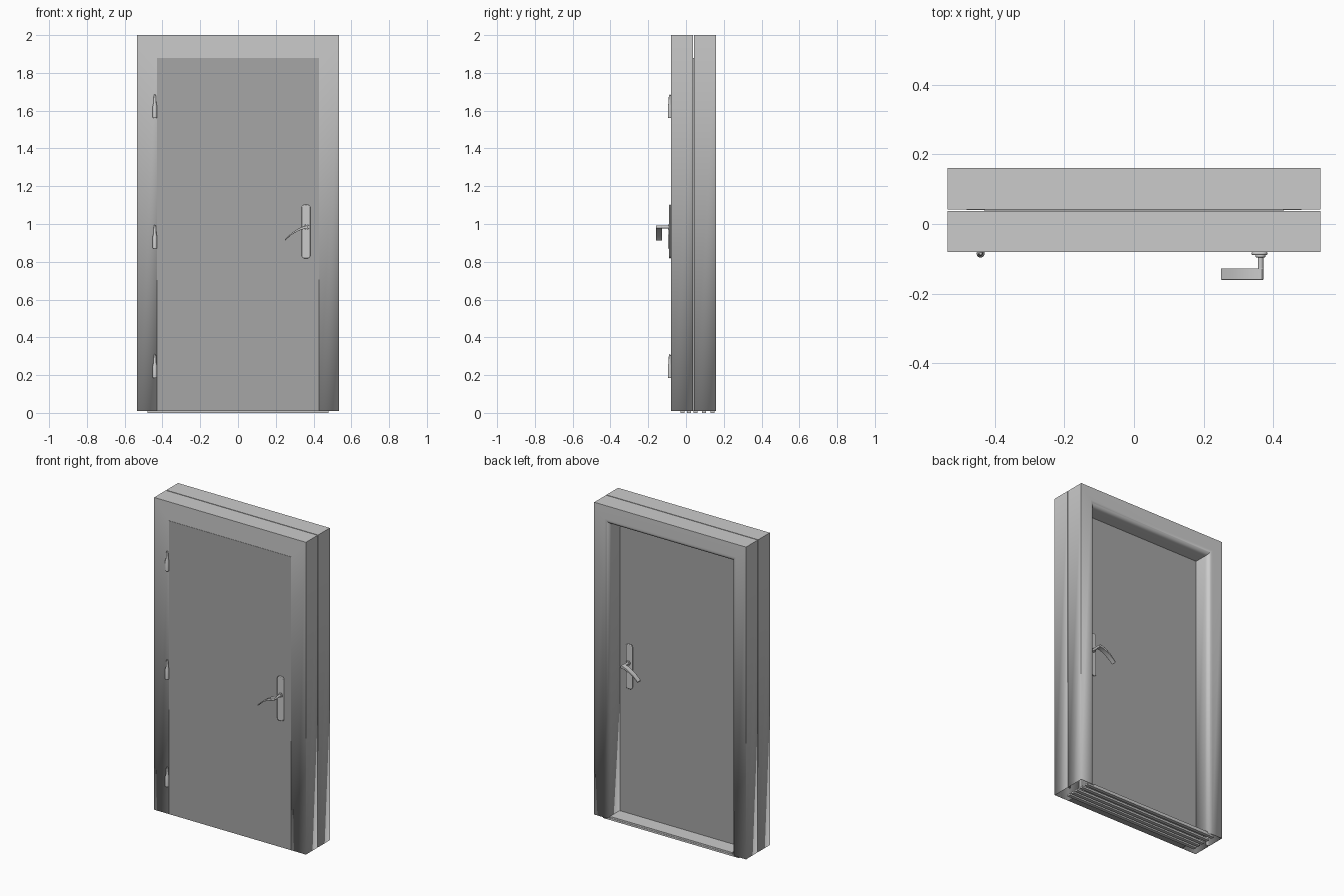
import bpy, bmesh, math

if "Cube" in bpy.data.objects:
    bpy.data.objects.remove(bpy.data.objects["Cube"])


def finish(bm, name, angle=30):
    me = bpy.data.meshes.new(name)
    bm.to_mesh(me)
    bm.free()
    ob = bpy.data.objects.new(name, me)
    bpy.context.collection.objects.link(ob)
    bpy.ops.object.select_all(action='DESELECT')
    ob.select_set(True)
    bpy.context.view_layer.objects.active = ob
    bpy.ops.object.shade_smooth_by_angle(angle=math.radians(angle))
    return ob


def box(name, x, y, z):
    bm = bmesh.new()
    bmesh.ops.create_cube(bm, size=1)
    for v in bm.verts:
        v.co = [a + (c + 0.5) * (b - a) for c, (a, b) in zip(v.co, (x, y, z))]
    return finish(bm, name)


def extrude_xz(name, pts, y0, y1, bevel=0.0):
    """Extrude an outline in the xz plane from y0 to y1."""
    bm = bmesh.new()
    a = [bm.verts.new((x, y0, z)) for x, z in pts]
    b = [bm.verts.new((x, y1, z)) for x, z in pts]
    bm.faces.new(a)
    bm.faces.new(b[::-1])
    n = len(pts)
    for i in range(n):
        bm.faces.new((a[i], b[i], b[(i + 1) % n], a[(i + 1) % n]))
    bmesh.ops.recalc_face_normals(bm, faces=bm.faces[:])
    ob = finish(bm, name)
    if bevel:
        m = ob.modifiers.new("bevel", 'BEVEL')
        m.width, m.segments = bevel, 2
        m.limit_method, m.angle_limit = 'ANGLE', math.radians(50)
    return ob


def rounded_rect(cx, cz, hx, hz, r, n=6):
    pts = []
    for k, (sx, sz) in enumerate(((1, 1), (-1, 1), (-1, -1), (1, -1))):
        for i in range(n + 1):
            t = math.pi / 2 * (k + i / n)
            pts.append((cx + sx * (hx - r) + r * math.cos(t), cz + sz * (hz - r) + r * math.sin(t)))
    return pts


def circle(cx, cz, r, n=24):
    return [(cx + r * math.cos(2 * math.pi * i / n), cz + r * math.sin(2 * math.pi * i / n)) for i in range(n)]


def frame_half(name, profile):
    """Sweep a sheet profile up one jamb, over the head and down the other, mitred."""
    bm = bmesh.new()
    rows = []
    for x, y in profile:
        top = 1.88 + (x - 0.43) * 0.12 / 0.105
        rows.append([bm.verts.new(c) for c in ((x, y, 0.01), (x, y, top), (-x, y, top), (-x, y, 0.01))])
    for p, q in zip(rows, rows[1:]):
        for i in range(3):
            bm.faces.new((p[i], q[i], q[i + 1], p[i + 1]))
    ob = finish(bm, name)
    m = ob.modifiers.new("sheet", 'SOLIDIFY')
    m.thickness, m.offset = 0.003, -1
    return ob


# Hollow steel frame in two halves with a narrow seam
front = [(.515, .037), (.535, .037), (.535, -.08), (.43, -.08), (.43, .037), (.45, .037)]
frame_half("front_frame", front[::-1])
arc = [(.462 - .03 * math.sin(t), .13 + .03 * math.cos(t)) for t in [math.pi / 16 * i for i in range(9)]]
frame_half("back_frame", [(.515, .042), (.535, .042), (.535, .16)] + arc + [(.432, .042), (.45, .042)])

# Door leaf, flush with the front of the frame
leaf = box("door_leaf", (-.429, .429), (-.08, .052), (.01, 1.879))
mat = bpy.data.materials.new("dark_grey")
mat.diffuse_color = (.38, .38, .38, 1)
mat.use_nodes = True
mat.node_tree.nodes["Principled BSDF"].inputs["Base Color"].default_value = mat.diffuse_color
leaf.data.materials.append(mat)

# Threshold with rails underneath
box("threshold", (-.431, .431), (.053, .15), (.012, .022))
for i, y in enumerate((-.03, .005, .04, .085, .13)):
    box(f"threshold_rail_{i + 1}", (-.48, .48), (y, y + .022), (0, .012))

# Lever outline: gentle arch from the spindle out to the tip
n = 14
upper, lower = [], []
for i in range(n + 1):
    t = i / n
    x = .363 - .113 * t
    z = .984 - .018 * t - .05 * t * t
    h = .008 - .0045 * t
    upper.append((x, z + h))
    lower.append((x, z - h))
nose = [(.363 + .009 * math.cos(a), .984 + .009 * math.sin(a)) for a in (-1.1, -.55, 0, .55, 1.1)]
lever = upper + lower[::-1] + nose

# Handle sets on both faces of the leaf
for side, face, s in (("front", -.08, -1), ("back", .052, 1)):
    def at(d):
        return face + s * d
    extrude_xz(side + "_handle_plate", rounded_rect(.36, .96, .023, .142, .016), at(0), at(.009), .003)
    extrude_xz(side + "_handle_collar", circle(.363, .984, .014), at(.008), at(.016), .002)
    extrude_xz(side + "_handle_spindle", circle(.363, .984, .008), at(.012), at(.06))
    extrude_xz(side + "_handle_lever", lever, at(.047), at(.08), .0015)

# Hinges: lathed pins with a thick lower barrel and tapered top
hinge = [(0, 0), (.0095, 0), (.0115, .003), (.0115, .065), (.0075, .08), (.0065, .112), (.004, .124), (0, .126)]
for i, z0 in enumerate((.185, .87, 1.56)):
    bm = bmesh.new()
    vs = [bm.verts.new((-.44 + r, -.085, z0 + z)) for r, z in hinge]
    es = [bm.edges.new(p) for p in zip(vs, vs[1:])]
    bmesh.ops.spin(bm, geom=vs + es, cent=(-.44, -.085, 0), axis=(0, 0, 1), angle=2 * math.pi, steps=20)
    bmesh.ops.remove_doubles(bm, verts=bm.verts[:], dist=1e-5)
    bmesh.ops.recalc_face_normals(bm, faces=bm.faces[:])
    finish(bm, f"hinge_{i + 1}")
